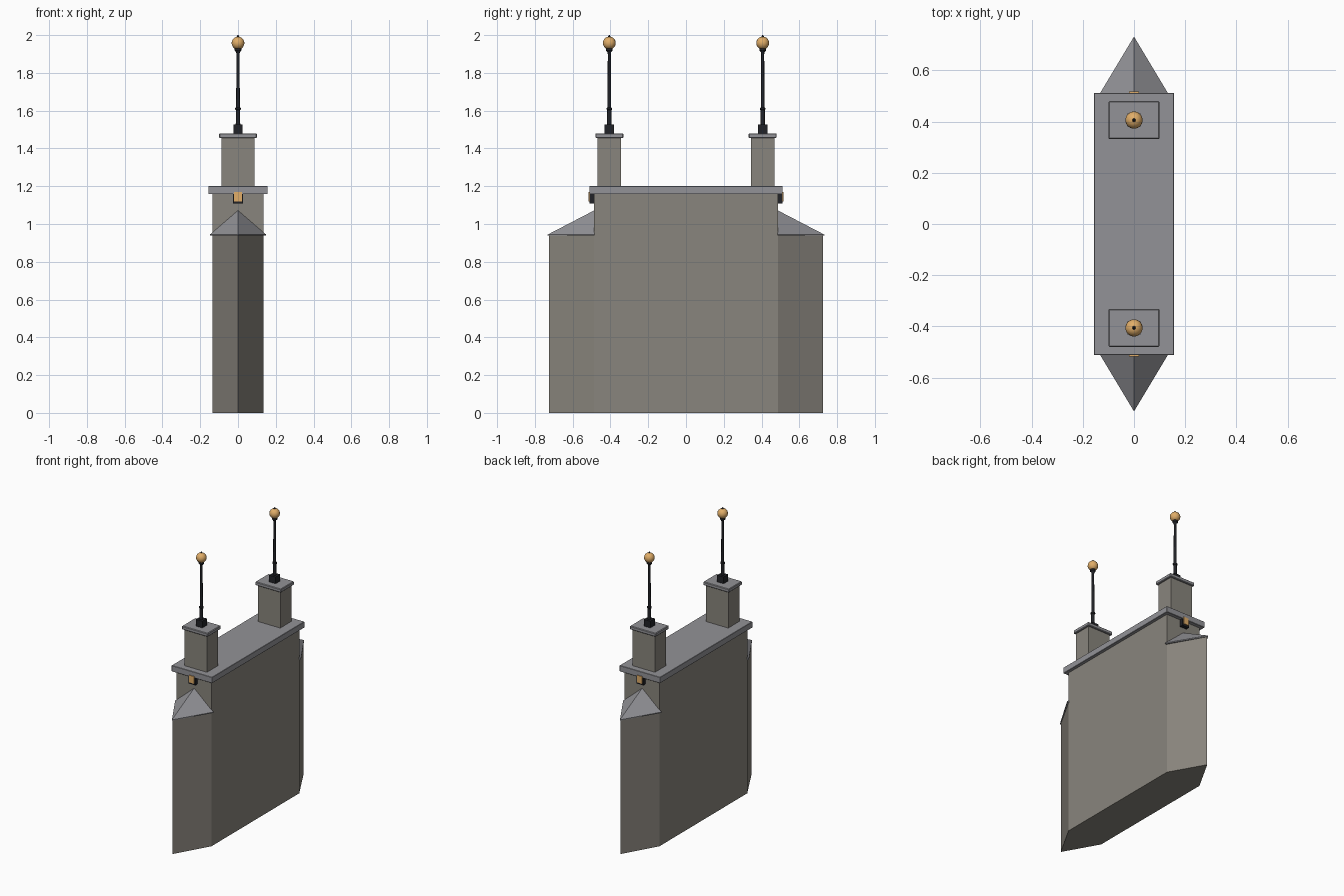
import bpy, bmesh, math

if "Cube" in bpy.data.objects:
    bpy.data.objects.remove(bpy.data.objects["Cube"])


def material(name, rgb):
    m = bpy.data.materials.new(name)
    m.diffuse_color = (*rgb, 1)
    m.use_nodes = True
    m.node_tree.nodes["Principled BSDF"].inputs["Base Color"].default_value = m.diffuse_color
    return m


STONE = material("stone", (0.25, 0.235, 0.205))
COPING = material("coping_stone", (0.29, 0.29, 0.31))
IRON = material("black_iron", (0.015, 0.016, 0.02))
AMBER = material("amber_glass", (0.75, 0.42, 0.14))


def finish(name, bm, mat, bevel=0):
    bmesh.ops.recalc_face_normals(bm, faces=bm.faces)
    me = bpy.data.meshes.new(name)
    bm.to_mesh(me)
    bm.free()
    me.materials.append(mat)
    ob = bpy.data.objects.new(name, me)
    bpy.context.collection.objects.link(ob)
    if bevel:
        mod = ob.modifiers.new("bevel", 'BEVEL')
        mod.width = bevel
        mod.segments = 1
    return ob


def box(name, hx, y0, y1, z0, z1, mat, bevel=0):
    """Box centred on x = 0."""
    bm = bmesh.new()
    bmesh.ops.create_cube(bm, size=1)
    for v in bm.verts:
        v.co.x *= 2 * hx
        v.co.y = (y0 + y1) / 2 + v.co.y * (y1 - y0)
        v.co.z = (z0 + z1) / 2 + v.co.z * (z1 - z0)
    return finish(name, bm, mat, bevel)


def lathe(name, profile, y, mat, sides=12):
    """Revolve (radius, z) points around a vertical axis at (0, y)."""
    bm = bmesh.new()
    rings = []
    for r, z in profile:
        rings.append([bm.verts.new((r * math.cos(i * math.tau / sides),
                                    y + r * math.sin(i * math.tau / sides), z))
                      for i in range(sides)])
    for a, b in zip(rings, rings[1:]):
        for i in range(sides):
            j = (i + 1) % sides
            bm.faces.new((a[i], a[j], b[j], b[i]))
    bm.faces.new(rings[0])
    bm.faces.new(rings[-1])
    ob = finish(name, bm, mat)
    bpy.ops.object.select_all(action='DESELECT')
    bpy.context.view_layer.objects.active = ob
    ob.select_set(True)
    bpy.ops.object.shade_smooth_by_angle(angle=math.radians(35))
    return ob


def wedge(name, s, hx, back, tip, z0, z1, mat, peak=None):
    """Triangular prism pointing to s*y, optionally with a sloping peak."""
    bm = bmesh.new()
    plan = [(-hx, s * back), (hx, s * back), (0, s * tip)]
    low = [bm.verts.new((x, y, z0)) for x, y in plan]
    high = [bm.verts.new((x, y, z1)) for x, y in plan]
    bm.faces.new(low)
    for i in range(3):
        j = (i + 1) % 3
        bm.faces.new((low[i], low[j], high[j], high[i]))
    if peak:
        p = bm.verts.new((0, s * back, peak))
        for i in range(3):
            bm.faces.new((high[i], high[(i + 1) % 3], p))
    else:
        bm.faces.new(high)
    return finish(name, bm, mat)


# pier body and top slab
box("pier_body", 0.135, -0.486, 0.486, 0, 1.16, STONE)
box("pier_coping", 0.157, -0.512, 0.512, 1.158, 1.2, COPING, 0.002)

for s, end in ((-1, "front"), (1, "back")):
    # pointed cutwater with sloping cap
    wedge(end + "_cutwater", s, 0.135, 0.486, 0.724, 0, 0.942, STONE)
    wedge(end + "_cutwater_cap", s, 0.149, 0.484, 0.732, 0.938, 0.944, COPING, 1.073)

    # navigation light under the coping
    y0, y1 = sorted((s * 0.48, s * 0.511))
    box(end + "_light_housing", 0.026, y0, y1, 1.108, 1.162, IRON)
    y0, y1 = sorted((s * 0.50, s * 0.517))
    box(end + "_light_lens", 0.02, y0, y1, 1.12, 1.17, AMBER)

    # parapet pedestal and its cap
    y = s * 0.406
    box(end + "_pedestal", 0.087, y - 0.062, y + 0.062, 1.198, 1.457, STONE)
    box(end + "_pedestal_cap", 0.1, y - 0.074, y + 0.074, 1.455, 1.48, COPING, 0.004)

    # lamp standard: foot, pole with rings, globe, finial
    box(end + "_lamp_foot", 0.025, y - 0.025, y + 0.025, 1.478, 1.527, IRON)
    lathe(end + "_lamp_pole", [
        (0.012, 1.525), (0.011, 1.603), (0.015, 1.606), (0.015, 1.614),
        (0.010, 1.617), (0.008, 1.90), (0.010, 1.91), (0.018, 1.918),
        (0.018, 1.928), (0.012, 1.934)], y, IRON)
    R = 0.034
    lathe(end + "_lamp_globe",
          [(max(0.001, R * math.sin(i * math.pi / 10)),
            1.958 - R * math.cos(i * math.pi / 10)) for i in range(11)],
          y, AMBER, 16)
    lathe(end + "_lamp_finial", [(0.008, 1.988), (0.006, 1.994), (0.002, 2.0)],
          y, IRON, 8)
